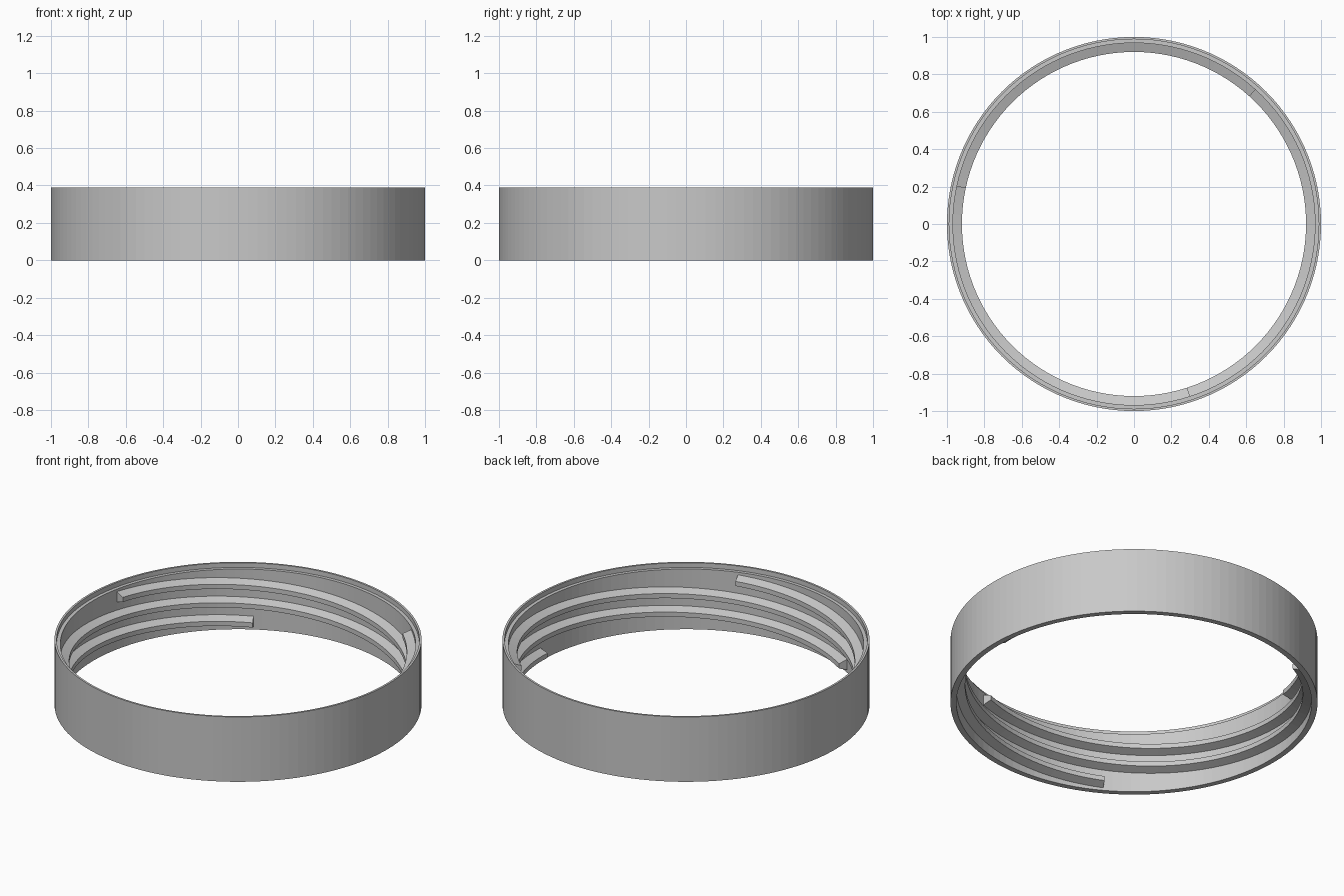
import bpy
import bmesh
from math import radians
from mathutils import Matrix, Vector

cube = bpy.data.objects.get("Cube")
if cube:
    bpy.data.objects.remove(cube, do_unlink=True)

HEIGHT = 0.39
OUTER, BORE, LIP = 1.0, 0.968, 0.988   # radii of the ring wall
CREST = 0.92                           # inner radius of the threads
LEAD = 0.334                           # drop of a thread per full turn
SWEEP = 288                            # degrees covered by each thread
STARTS = (48, 168, 288)                # azimuths of the upper thread ends
SEGMENTS = 120

grey = bpy.data.materials.new("plain grey")
grey.use_nodes = True
grey.diffuse_color = (0.58, 0.58, 0.58, 1)
grey.node_tree.nodes["Principled BSDF"].inputs["Base Color"].default_value = grey.diffuse_color


def sweep(name, profile, start, angle, drop, steps):
    """Sweep a closed (radius, z) profile around z, sinking by drop."""
    bm = bmesh.new()
    verts = [bm.verts.new((r, 0, z)) for r, z in profile]
    face = bm.faces.new(verts)
    full = abs(angle) == 360
    edges = list(face.edges)
    geom = verts + edges
    if full:
        bm.faces.remove(face)
    else:
        geom.append(face)
        cap = face.copy()
    bmesh.ops.spin(bm, geom=geom, cent=(0, 0, 0), axis=(0, 0, 1),
                   angle=radians(angle), steps=steps,
                   dvec=Vector((0, 0, -drop / steps)), use_duplicate=False)
    bmesh.ops.remove_doubles(bm, verts=bm.verts, dist=0.0005)
    bmesh.ops.rotate(bm, verts=bm.verts, cent=(0, 0, 0),
                     matrix=Matrix.Rotation(radians(start), 3, "Z"))
    bmesh.ops.recalc_face_normals(bm, faces=bm.faces)
    mesh = bpy.data.meshes.new(name)
    bm.to_mesh(mesh)
    bm.free()
    mesh.materials.append(grey)
    obj = bpy.data.objects.new(name, mesh)
    bpy.context.collection.objects.link(obj)
    return obj


# Ring wall with a shallow step inside the upper rim
wall = [(OUTER, 0), (OUTER, HEIGHT), (LIP, HEIGHT), (LIP, 0.362), (BORE, 0.362), (BORE, 0)]
sweep("ring_wall", wall, 0, 360, 0, SEGMENTS)

# Three interleaved threads, each a tapered ridge sinking clockwise
TOP = 0.315
ROOT = BORE + 0.006
ridge = [(ROOT, TOP - 0.034), (CREST, TOP - 0.014), (CREST, TOP + 0.014), (ROOT, TOP + 0.034)]
for number, start in enumerate(STARTS, 1):
    sweep(f"inner_thread_{number}", ridge, start, -SWEEP,
          LEAD * SWEEP / 360, SEGMENTS * SWEEP // 360)
